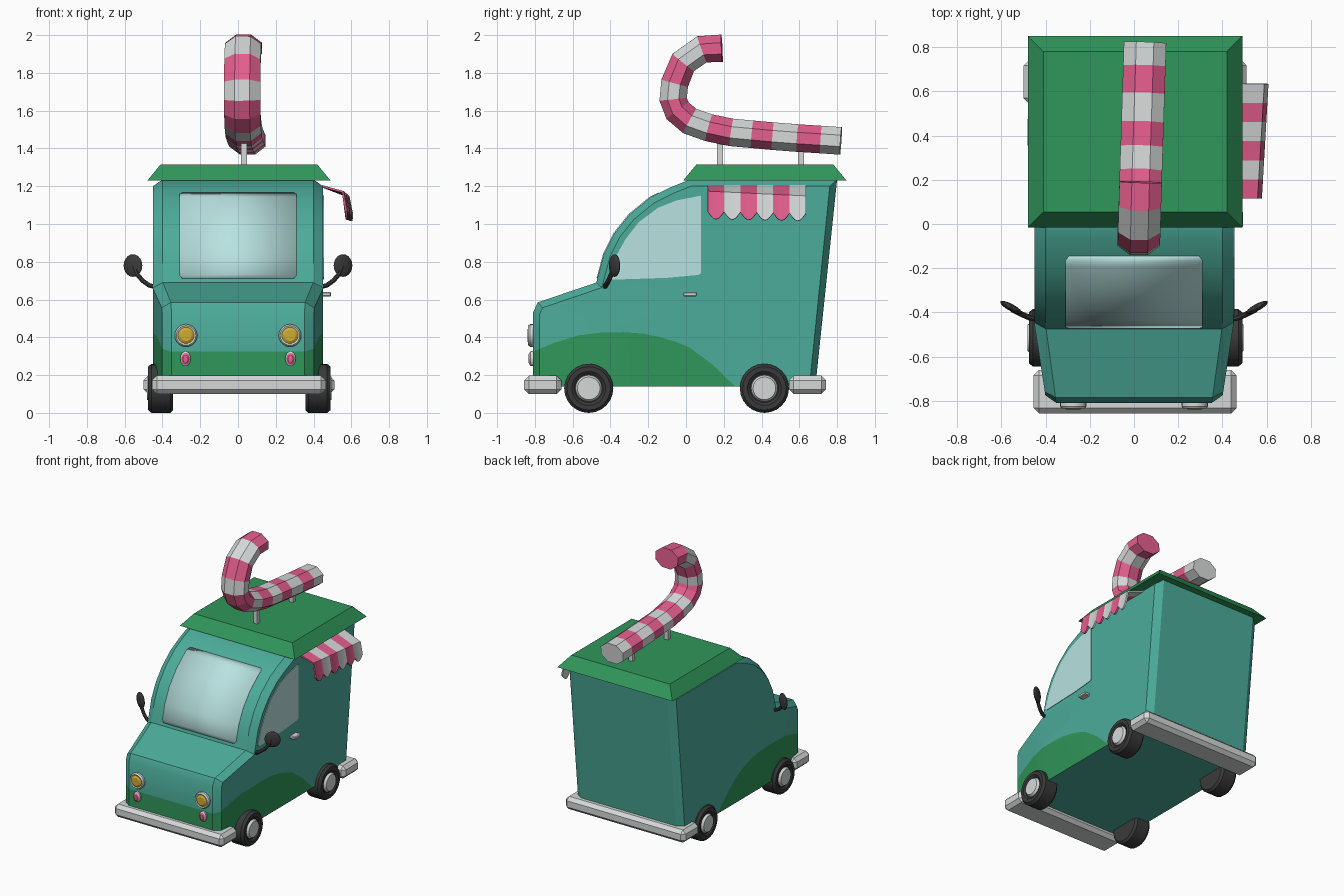
import bpy, bmesh, math
from mathutils import Vector, Matrix

if "Cube" in bpy.data.objects:
    bpy.data.objects.remove(bpy.data.objects["Cube"])

X, Y, Z = Vector((1, 0, 0)), Vector((0, 1, 0)), Vector((0, 0, 1))


def material(name, r, g, b):
    lin = [((c / 255 + 0.055) / 1.055) ** 2.4 for c in (r, g, b)]
    m = bpy.data.materials.new(name)
    m.diffuse_color = (*lin, 1)
    m.use_nodes = True
    m.node_tree.nodes["Principled BSDF"].inputs["Base Color"].default_value = m.diffuse_color
    return m


TEAL = material("teal_paint", 76, 172, 154)
GREEN = material("green_paint", 48, 150, 90)
PINK = material("pink", 228, 94, 142)
PALE = material("pale_grey", 214, 217, 217)
DARK = material("dark_rubber", 58, 58, 59)
GOLD = material("lamp_gold", 205, 172, 50)
GLASS = material("glass", 184, 226, 224)


def finish(name, bm, mats, smooth=False):
    bmesh.ops.recalc_face_normals(bm, faces=bm.faces)
    me = bpy.data.meshes.new(name)
    bm.to_mesh(me)
    bm.free()
    ob = bpy.data.objects.new(name, me)
    bpy.context.collection.objects.link(ob)
    for m in mats:
        me.materials.append(m)
    if smooth:
        bpy.ops.object.select_all(action='DESELECT')
        ob.select_set(True)
        bpy.context.view_layer.objects.active = ob
        bpy.ops.object.shade_smooth_by_angle(angle=math.radians(30))
    return ob


def loft_bm(rings, seg=None, closed=True):
    """Skin a row of rings; seg gives a material index per step."""
    bm = bmesh.new()
    rows = [[bm.verts.new(p) for p in r] for r in rings]
    n = len(rows[0])
    seg = seg or [0] * (len(rows) - 1)
    for i, (a, b) in enumerate(zip(rows, rows[1:])):
        for j in range(n if closed else n - 1):
            k = (j + 1) % n
            bm.faces.new((a[j], a[k], b[k], b[j])).material_index = seg[i]
    if closed:
        bm.faces.new(rows[0]).material_index = seg[0]
        bm.faces.new(rows[-1]).material_index = seg[-1]
    return bm


def ring(c, u, v, n, phase=0.0):
    angs = [2 * math.pi * i / n + phase for i in range(n)]
    return [Vector(c) + u * math.cos(a) + v * math.sin(a) for a in angs]


def tube(name, path, ref, ru, rv, n, mats, seg=None, smooth=False):
    pts = [Vector(p) for p in path]
    rings = []
    for i, p in enumerate(pts):
        t = (pts[min(i + 1, len(pts) - 1)] - pts[max(i - 1, 0)]).normalized()
        u = (ref - t * ref.dot(t)).normalized()
        rings.append(ring(p, u * ru, t.cross(u) * rv, n, math.pi / n))
    return finish(name, loft_bm(rings, seg), mats, smooth)


def box(name, lo, hi, mat, bevel=0.0, top_inset=0.0):
    lo, hi = Vector(lo), Vector(hi)
    bm = bmesh.new()
    bmesh.ops.create_cube(bm, size=1)
    for v in bm.verts:
        top = v.co.z > 0
        v.co = Vector([(lo[i] + hi[i]) / 2 + v.co[i] * (hi[i] - lo[i] - (2 * top_inset if top and i < 2 else 0))
                       for i in range(3)])
    if bevel:
        bmesh.ops.bevel(bm, geom=bm.edges[:], offset=bevel, segments=1, affect='EDGES')
    return finish(name, bm, [mat])


def solidify(ob, t):
    m = ob.modifiers.new("thickness", 'SOLIDIFY')
    m.thickness, m.offset = t, 0


# Body: side profile (y, z), chamfered towards both flanks
profile = [(-.81, .14), (-.81, .53), (-.785, .585), (-.475, .69), (-.435, .84), (-.38, .95), (-.30, 1.05),
           (-.19, 1.14), (-.08, 1.195), (.02, 1.235), (.80, 1.235), (.685, .14)]


def inset(pts, d):
    out = []
    for i, p in enumerate(pts):
        a, b, c = Vector(pts[i - 1]), Vector(p), Vector(pts[(i + 1) % len(pts)])
        n1, n2 = [Vector((e.y, -e.x)).normalized() for e in (b - a, c - b)]
        q = b + (n1 + n2) * d / (1 + n1.dot(n2))
        out.append((q.x, max(q.y, .14) if .14 < p[1] else .14))
    return out


flank = inset(profile, .035)
bm = loft_bm([[(x, y, z) for y, z in pts] for x, pts in
              ((-.45, flank), (-.40, profile), (.40, profile), (.45, flank))])


def cut(faces, co, no):
    geom = set(faces)
    for f in faces:
        geom.update(f.edges)
        geom.update(f.verts)
    bmesh.ops.bisect_plane(bm, geom=list(geom), plane_co=co, plane_no=no, dist=1e-5)


cut(bm.faces[:], (0, -.46, 0), Y)

# Green sweep along the lower body: the area under a convex line
sweep = [(-.82, .32), (-.70, .37), (-.57, .41), (-.45, .425), (-.33, .427), (-.23, .42), (-.14, .402),
         (-.05, .375), (.02, .345), (.14, .256), (.26, .14)]
planes = [(Vector((0, *a)), Vector((0, a[1] - b[1], b[0] - a[0]))) for a, b in zip(sweep, sweep[1:])]


def under(f, ps):
    c = f.calc_center_median()
    return all((c - co).dot(no) < 1e-6 for co, no in ps)


for i, (co, no) in enumerate(planes):
    cut([f for f in bm.faces if under(f, planes[:i])], co, no)
bm.normal_update()
for f in bm.faces:
    flat_bottom = all(v.co.z < .141 for v in f.verts)
    f.material_index = int(under(f, planes) and not flat_bottom)

# Serving hatch recessed into the right flank
for co, no in (((0, .115, 0), Y), ((0, .64, 0), Y), ((0, 0, .43), Z), ((0, 0, 1.18), Z)):
    cut([f for f in bm.faces if all(v.co.x > .449 for v in f.verts)], co, no)
hatch = []
for f in bm.faces:
    c = f.calc_center_median()
    if all(v.co.x > .449 for v in f.verts) and .115 < c.y < .64 and .43 < c.z < 1.18:
        hatch.append(f)
new = bmesh.ops.extrude_face_region(bm, geom=hatch)["geom"]
bmesh.ops.translate(bm, vec=(-.11, 0, 0), verts=[g for g in new if isinstance(g, bmesh.types.BMVert)])
for g in new:
    if isinstance(g, bmesh.types.BMFace):
        g.material_index = 1

# Nose narrows towards the front
for v in bm.verts:
    if v.co.y < -.46:
        v.co.x *= 1 + .12 * (v.co.y + .46) / .35
finish("van_body", bm, [TEAL, GREEN], smooth=True)

# Windscreen and side window plates
screen = [(-.469, .712, .295), (-.464, .73, .31)] + [(y, z, .31) for y, z in profile[4:8]] + \
         [(-.165, 1.1525, .31), (-.145, 1.1625, .295)]
solidify(finish("windscreen", loft_bm([[(-w, y, z), (w, y, z)] for y, z, w in screen], closed=False),
                [GLASS], smooth=True), .009)
pane = [(.08, 1.15), (.08, .74), (.065, .73), (-.10, .715), (-.395, .705), (-.41, .72), (-.37, .83), (-.32, .92),
        (-.25, 1.01), (-.15, 1.085), (-.05, 1.125)]
finish("side_window", loft_bm([[(x, y, z) for y, z in pane] for x in (.446, .454)]), [GLASS])

# Roof, bumpers, door handle
box("roof", (-.48, -.015, 1.23), (.49, .85, 1.315), GREEN, top_inset=.07)
box("front_bumper", (-.455, -.857, .10), (.465, -.66, .197), PALE, bevel=.025)
box("rear_bumper", (-.50, .545, .10), (.51, .742, .197), PALE, bevel=.025)
box("door_handle", (.44, -.015, .617), (.493, .058, .64), PALE, bevel=.005)

# Wheels, mirrors and lamps, on both sides
tyre = [(.35, .115), (.365, .13), (.465, .13), (.483, .115), (.483, .09), (.472, .076), (.472, .07), (.489, .06)]
lamp = [(-.79, .06), (-.825, .06), (-.836, .052), (-.832, .043), (-.84, .03)]
blinker = [(-.79, .04), (-.822, .04), (-.828, .031), (-.835, .02)]
for s, side in ((1, "right"), (-1, "left")):
    for y, end in ((-.515, "front"), (.415, "rear")):
        rings = [ring((s * x + .007, y, .13), Y * r, Z * r, 24) for x, r in tyre]
        finish(f"{end}_{side}_wheel", loft_bm(rings, [0] * 6 + [1]), [DARK, PALE], smooth=True)
    rings = [ring((s * .275, y, .41), X * r, Z * r, 20) for y, r in lamp]
    finish(f"{side}_headlight", loft_bm(rings, [0, 0, 0, 1]), [PALE, GOLD], smooth=True)
    rings = [ring((s * .278, y, .287), X * r * .7, Z * r, 12) for y, r in blinker]
    finish(f"{side}_blinker", loft_bm(rings, [0, 0, 1]), [PALE, PINK], smooth=True)
    arm = [(.44, -.43, .668), (.47, -.425, .675), (.505, -.41, .70), (.535, -.395, .735), (.553, -.385, .78)]
    tube(f"{side}_mirror_arm", [(s * x, y, z) for x, y, z in arm], Y, .013, .013, 8, [DARK], smooth=True)
    bm = bmesh.new()
    bmesh.ops.create_uvsphere(bm, u_segments=16, v_segments=10, radius=1)
    bmesh.ops.transform(bm, verts=bm.verts, matrix=Matrix.Translation((s * .556, -.378, .78)) @
                        Matrix.Rotation(s * math.radians(28), 4, 'Z') @ Matrix.Diagonal((.056, .016, .06, 1)))
    finish(f"{side}_mirror", bm, [DARK], smooth=True)

# Striped awning with a scalloped hem
cols, seg = [], []
for i in range(37):
    t = i / 36
    y = .115 + .52 * t
    xo = .565 + .03 * t
    hem = 1.065 - .04 * math.sin(math.pi * (i % 6) / 6) - .01 * t
    cols.append([(.445, y, 1.2), (xo - .01, y, 1.17 - .025 * t), (xo + .008, y, hem)])
    seg.append((i // 6) % 2)
solidify(finish("awning", loft_bm(cols, seg[:36], closed=False), [PINK, PALE]), .012)

# Candy cane on two posts
cane = [(.82, 1.44), (.715, 1.447), (.59, 1.455), (.46, 1.465), (.35, 1.475), (.24, 1.485), (.12, 1.51),
        (.02, 1.545), (-.045, 1.60), (-.068, 1.66), (-.06, 1.745), (-.015, 1.855), (.085, 1.925), (.19, 1.93)]
k = math.cos(math.pi / 8)
tube("candy_cane", [(.024 + .032 * y, y, z) for y, z in cane], X, .096 / k, .073 / k, 8, [PALE, PINK],
     [0, 1, 0, 1, 0, 1, 0, 1, 1, 0, 1, 0, 1])
for y in (.18, .61):
    box("cane_post", (.015, y - .016, 1.30), (.047, y + .016, 1.44), PALE)
